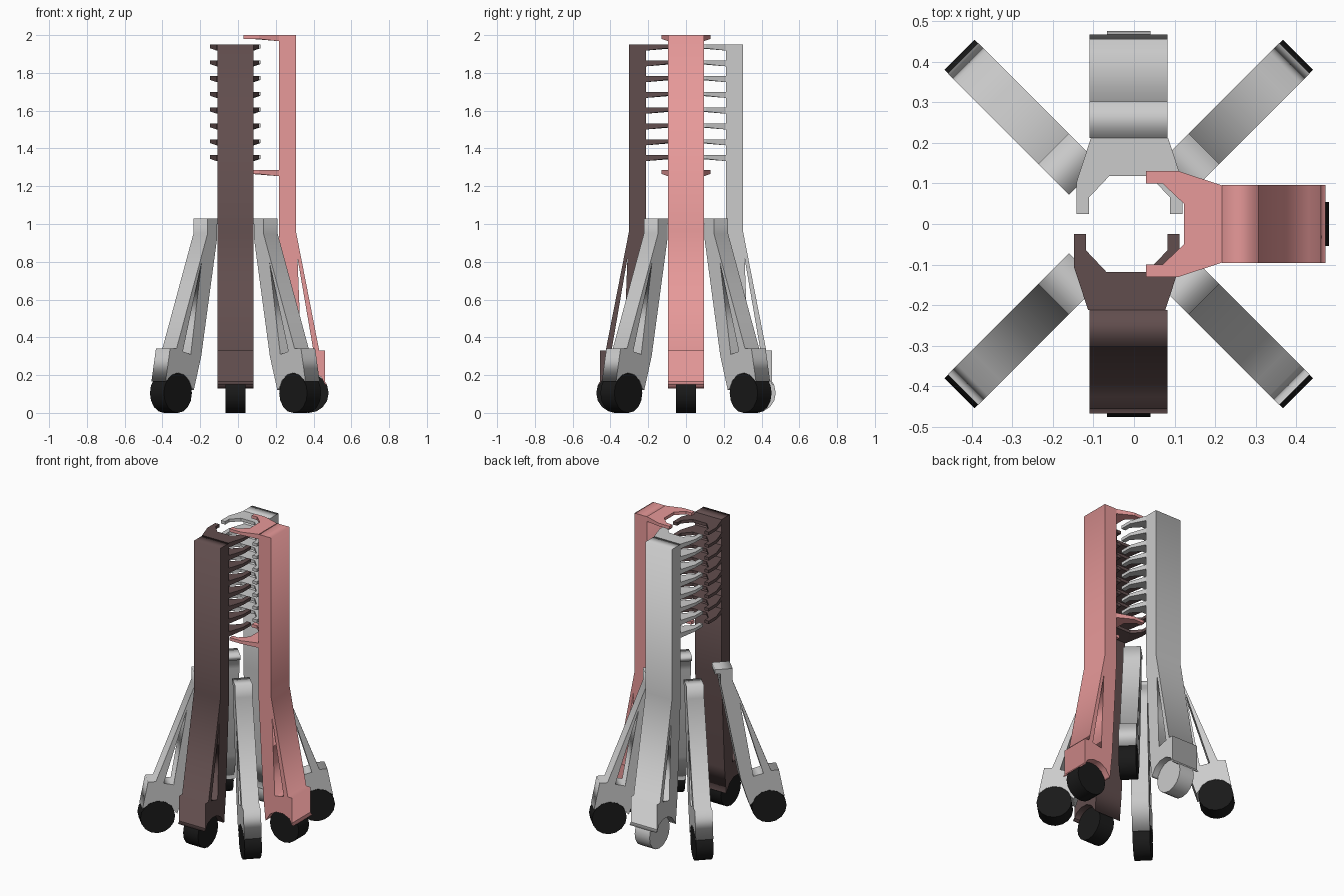
import bpy, bmesh
from math import radians, cos, sin, pi
from mathutils import Matrix

if "Cube" in bpy.data.objects:
    bpy.data.objects.remove(bpy.data.objects["Cube"])

CX = -0.013


def material(name, rgb):
    m = bpy.data.materials.new(name)
    m.diffuse_color = (*rgb, 1)
    m.use_nodes = True
    m.node_tree.nodes["Principled BSDF"].inputs["Base Color"].default_value = m.diffuse_color
    return m


RED = material("dusty_red", (0.8, 0.32, 0.32))
DARK = material("dark_brown", (0.12, 0.075, 0.075))
BLACK = material("black", (0.01, 0.01, 0.01))


def add(name, mesh, angle, centre, mat):
    ob = bpy.data.objects.new(name, mesh)
    ob.matrix_world = Matrix.Translation((*centre, 0)) @ Matrix.Rotation(radians(angle), 4, 'Z')
    bpy.context.collection.objects.link(ob)
    if mat:
        mesh.materials.append(mat)
    return ob


def prism(name, loops, half, angle, centre, mat):
    """Side profile (radius, height), inner loops are holes, extruded sideways."""
    cu = bpy.data.curves.new(name, 'CURVE')
    cu.dimensions = '2D'
    cu.fill_mode = 'BOTH'
    cu.extrude = half
    for pts in loops:
        sp = cu.splines.new('POLY')
        sp.points.add(len(pts) - 1)
        for p, (r, z) in zip(sp.points, pts):
            p.co = (r, z, 0, 1)
        sp.use_cyclic_u = True
    tmp = bpy.data.objects.new(name + "_tmp", cu)
    bpy.context.collection.objects.link(tmp)
    dg = bpy.context.evaluated_depsgraph_get()
    me = bpy.data.meshes.new_from_object(tmp.evaluated_get(dg))
    bpy.data.objects.remove(tmp)
    bm = bmesh.new()
    bm.from_mesh(me)
    bmesh.ops.remove_doubles(bm, verts=bm.verts, dist=1e-5)
    bmesh.ops.rotate(bm, verts=bm.verts, matrix=Matrix.Rotation(pi / 2, 3, 'X'))
    bmesh.ops.recalc_face_normals(bm, faces=bm.faces)
    bm.to_mesh(me)
    bm.free()
    me.materials.clear()
    return add(name, me, angle, centre, mat)


def arch(rc, rad, start, end, n=5):
    """Wheel arch points, in degrees."""
    return [(rc + rad * cos(radians(start + (end - start) * i / n)),
             0.105 + rad * sin(radians(start + (end - start) * i / n))) for i in range(n + 1)]


def wheel(name, r, width, angle, centre, mat):
    me = bpy.data.meshes.new(name)
    bm = bmesh.new()
    bmesh.ops.create_cone(bm, cap_ends=True, segments=16, radius1=0.105, radius2=0.105, depth=width,
                          matrix=Matrix.Translation((r, 0, 0.105)) @ Matrix.Rotation(pi / 2, 4, 'X')
                          @ Matrix.Rotation(pi / 2, 4, 'Z'))
    bm.to_mesh(me)
    bm.free()
    ob = add(name, me, angle, centre, mat)
    bpy.context.view_layer.objects.active = ob
    ob.select_set(True)
    bpy.ops.object.shade_smooth_by_angle(angle=radians(30))
    ob.select_set(False)


def claws(name, heights, angle, centre, mat):
    """Half-octagon gripping forks, deeper where they meet the column."""
    inner = [(0.118, 0.05), (0.065, 0.10), (0.025, 0.10)]
    outer = [(0.212, 0.095), (0.105, 0.13), (0.025, 0.13)]
    inner = [(r, -w) for r, w in reversed(inner)] + inner
    outer = [(r, -w) for r, w in reversed(outer)] + outer
    me = bpy.data.meshes.new(name)
    bm = bmesh.new()
    for z in heights:
        rows = []
        for (ri, wi), (ro, wo) in zip(inner, outer):
            drop = 0.022 if ro > 0.2 else 0.01
            rows.append([bm.verts.new(c) for c in (
                (ri, wi, z - 0.01), (ro, wo, z - drop), (ro, wo, z + 0.01), (ri, wi, z + 0.01))])
        for a, b in zip(rows, rows[1:]):
            for i in range(4):
                j = (i + 1) % 4
                bm.faces.new((a[i], a[j], b[j], b[i]))
        bm.faces.new(rows[0])
        bm.faces.new(rows[-1][::-1])
    bmesh.ops.recalc_face_normals(bm, faces=bm.faces)
    bm.to_mesh(me)
    bm.free()
    add(name, me, angle, centre, mat)


def column(side, top, angle, centre, claw_centre, heights, mat, wheel_mat):
    profile = [(0.212, top), (0.302, top), (0.302, 0.96), (0.425, 0.33), (0.455, 0.33),
               (0.455, 0.15)] + arch(0.37, 0.107, 25, 160) + [(0.262, 0.13), (0.245, 0.3), (0.212, 0.93)]
    slot = [(0.31, 0.82), (0.395, 0.325), (0.33, 0.31)]
    prism(side + "_column", [profile, slot], 0.096, angle, centre, mat)
    wheel(side + "_column_wheel", 0.37, 0.108, angle, centre, wheel_mat)
    claws(side + "_claws", heights, angle, claw_centre, mat)


# Three tall columns with their claws
rows = [1.355 + i * 0.0836 for i in range(8)]
column("front", 1.95, -90, (CX, 0), (-0.018, 0), rows, DARK, BLACK)
column("back", 1.95, 90, (CX, 0), (-0.011, 0), rows, None, None)
column("right", 2.0, 0, (0.005, 0), (0.005, 0), [1.275, 1.99], RED, BLACK)

# Four short diagonal legs
leg = [(0.155, 1.03), (0.262, 1.03), (0.262, 0.95), (0.495, 0.34), (0.543, 0.34), (0.577, 0.165)] \
    + arch(0.484, 0.107, 40, 165) + [(0.366, 0.12), (0.31, 0.3), (0.19, 0.93), (0.19, 1.0), (0.155, 1.0)]
leg_slot = [(0.307, 0.8), (0.448, 0.325), (0.388, 0.31)]
for name, ang in (("back_right", 45), ("back_left", 135), ("front_left", 225), ("front_right", 315)):
    prism(name + "_leg", [leg, leg_slot], 0.053, ang, (CX, 0), None)
    wheel(name + "_leg_wheel", 0.484, 0.104, ang, (CX, 0), BLACK)
